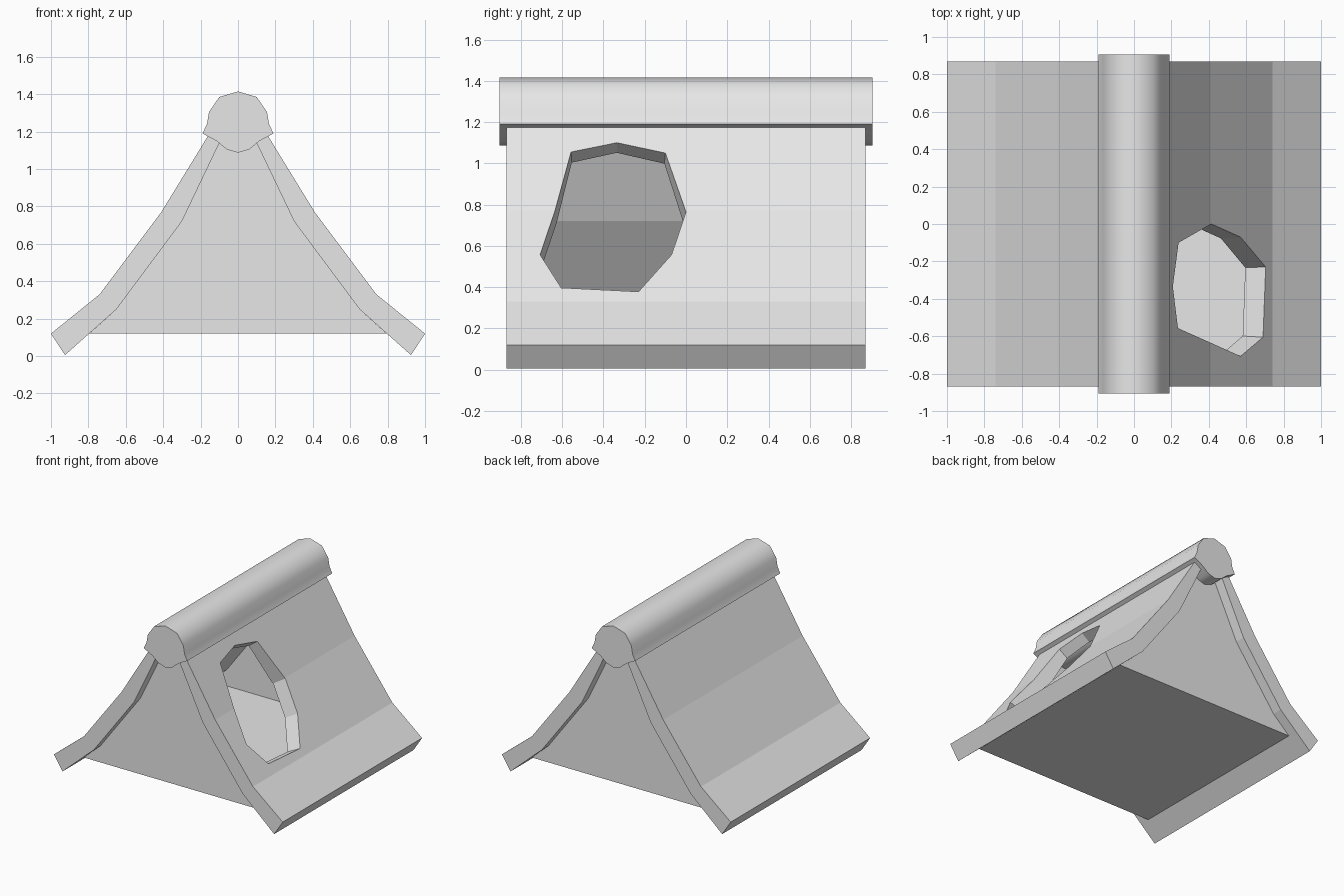
import bpy
import math
from mathutils import Vector

start_cube = bpy.data.objects.get("Cube")
if start_cube:
    bpy.data.objects.remove(start_cube)

grey = bpy.data.materials.new("plain grey")
grey.use_nodes = True
grey.diffuse_color = (0.8, 0.8, 0.8, 1)
grey.node_tree.nodes["Principled BSDF"].inputs["Base Color"].default_value = (0.8, 0.8, 0.8, 1)


def make_object(name, verts, faces):
    mesh = bpy.data.meshes.new(name)
    mesh.from_pydata(verts, [], faces)
    mesh.materials.append(grey)
    obj = bpy.data.objects.new(name, mesh)
    bpy.context.collection.objects.link(obj)
    bpy.ops.object.select_all(action='DESELECT')
    obj.select_set(True)
    bpy.context.view_layer.objects.active = obj
    bpy.ops.object.mode_set(mode='EDIT')
    bpy.ops.mesh.select_all(action='SELECT')
    bpy.ops.mesh.normals_make_consistent(inside=False)
    bpy.ops.object.mode_set(mode='OBJECT')
    return obj


def loft(name, ring_a, ring_b):
    """Closed solid between two matching rings of points."""
    n = len(ring_a)
    sides = [(i, (i + 1) % n, n + (i + 1) % n, n + i) for i in range(n)]
    caps = [tuple(range(n)), tuple(range(n, 2 * n))]
    return make_object(name, list(ring_a) + list(ring_b), sides + caps)


def extrude_y(name, profile, half):
    return loft(name, [(x, -half, z) for x, z in profile],
                [(x, half, z) for x, z in profile])


# Roof slabs, flared towards the eaves
outer = [(1.0, 0.12), (0.74, 0.33), (0.41, 0.77), (0.14, 1.21)]
inner = [(0.925, 0.005), (0.65, 0.25), (0.30, 0.72), (0.08, 1.18)]
slab = outer + inner[::-1]
left_roof = extrude_y("left_roof", slab, 0.87)
extrude_y("right_roof", [(-x, z) for x, z in slab], 0.87)


def roof_x(z):
    for (xa, za), (xb, zb) in zip(outer, outer[1:]):
        if z <= zb:
            return xa + (xb - xa) * (z - za) / (zb - za)


# Ragged hole through the left slab
outline = [(-0.335, 1.10), (-0.10, 1.05), (0.0, 0.765), (-0.07, 0.557), (-0.23, 0.378),
           (-0.605, 0.397), (-0.707, 0.557), (-0.635, 0.77), (-0.557, 1.055)]
rim = [Vector((roof_x(z), y, z)) for y, z in outline]
centre = sum(rim, Vector()) / len(rim)
axis = Vector((0.85, 0, 0.52)) * 0.3
cutter = loft("hole_cutter", [centre + (p - centre) * 1.06 + axis for p in rim],
              [centre + (p - centre) * 0.94 - axis for p in rim])
cutter.hide_render = True
cut = left_roof.modifiers.new("hole", 'BOOLEAN')
cut.operation = 'DIFFERENCE'
cut.solver = 'EXACT'
cut.object = cutter
bpy.context.view_layer.objects.active = left_roof
bpy.ops.object.modifier_apply(modifier=cut.name)
bpy.data.objects.remove(cutter)

# Gable walls and floor, thin sheets around the hollow inside
half_gable = [(0.795, 0.12)] + inner[1:]
gable = half_gable + [(-x, z) for x, z in reversed(half_gable)]
for name, y in (("front_gable", -0.79), ("back_gable", 0.79)):
    make_object(name, [(x, y, z) for x, z in gable], [tuple(range(len(gable)))])
make_object("floor", [(x * 0.795, y * 0.79, 0.12) for x, y in ((-1, -1), (1, -1), (1, 1), (-1, 1))],
            [(0, 1, 2, 3)])

# Ridge cap: rounded top, small lips, rounded underside
half_cap = [(0.10, 1.385), (0.155, 1.305), (0.166, 1.24), (0.19, 1.19), (0.115, 1.15), (0.06, 1.105)]
cap = [(0, 1.415)] + half_cap + [(0, 1.087)] + [(-x, z) for x, z in reversed(half_cap)]
ridge = extrude_y("ridge_cap", cap, 0.905)
bpy.ops.object.shade_smooth_by_angle(angle=math.radians(40))
